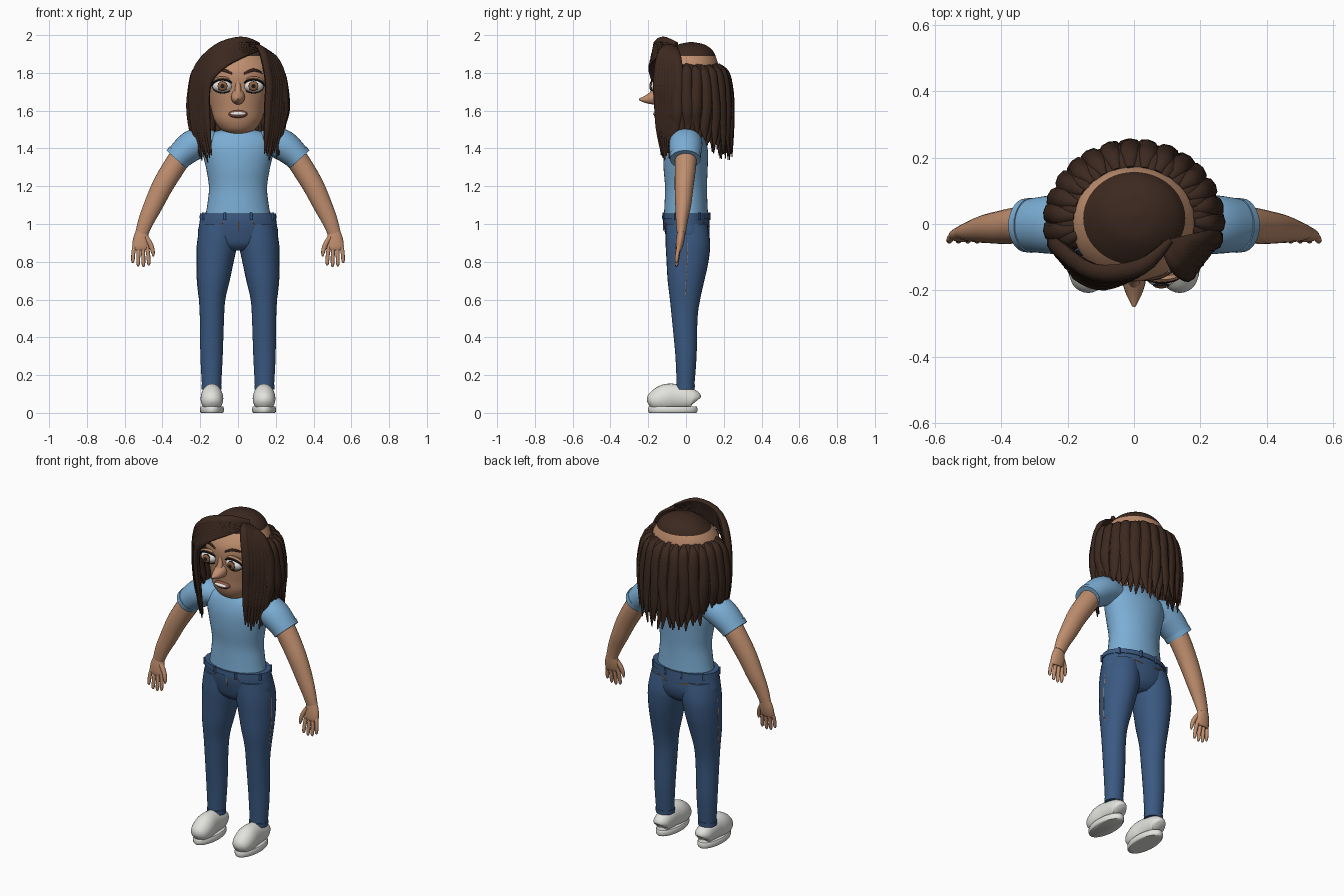
import bpy, bmesh, math, random
from mathutils import Vector

random.seed(4)
cube = bpy.data.objects.get("Cube")
if cube:
    bpy.data.objects.remove(cube)


def material(name, r, g, b):
    m = bpy.data.materials.new(name)
    m.use_nodes = True
    m.diffuse_color = (r, g, b, 1)
    node = next(n for n in m.node_tree.nodes if n.type == "BSDF_PRINCIPLED")
    node.inputs["Base Color"].default_value = (r, g, b, 1)
    node.inputs["Roughness"].default_value = 0.7
    return m


HAIR = material("dark brown hair", .045, .022, .014)
SKIN = material("tan skin", .52, .27, .155)
SHIRT = material("light blue cotton", .2, .42, .66)
DENIM = material("blue denim", .043, .1, .22)
SHOE = material("off white shoe", .76, .76, .73)
WHITE = material("eye white", .85, .85, .83)
IRIS = material("brown iris", .28, .11, .045)
BLACK = material("black", .012, .01, .01)
LIP = material("brown lips", .25, .09, .06)
STITCH = material("orange stitching", .55, .24, .08)


def finish(name, bm, mats, mirror, rule):
    bmesh.ops.recalc_face_normals(bm, faces=bm.faces)
    for f in bm.faces:
        f.smooth = True
        if rule:
            f.material_index = rule(f.calc_center_median())
    me = bpy.data.meshes.new(name)
    bm.to_mesh(me)
    bm.free()
    me.set_sharp_from_angle(angle=math.radians(50))
    for m in mats:
        me.materials.append(m)
    ob = bpy.data.objects.new(name, me)
    bpy.context.scene.collection.objects.link(ob)
    if mirror:
        ob.modifiers.new("mirror", "MIRROR").use_mirror_merge = False
    return ob


def spline(pts, sub):
    """Smooth path through points that carry position and two radii."""
    ps = [pts[0]] + list(pts) + [pts[-1]]
    out = []
    for a, b, c, d in zip(ps, ps[1:], ps[2:], ps[3:]):
        for k in range(sub):
            t = k / sub
            out.append([q + t * (r - p) / 2 + t * t * (2 * p - 5 * q + 4 * r - s) / 2
                        + t ** 3 * (3 * q - p - 3 * r + s) / 2
                        for p, q, r, s in zip(a, b, c, d)])
    return out + [list(pts[-1])]


def loft(name, mats, pts, ref=(0, 1, 0), seg=16, sub=4, mirror=False, level=False, rule=None):
    """Skin elliptical sections (x, y, z, half width, half depth) along a path."""
    path = spline(pts, sub)
    bm = bmesh.new()
    rings = []
    for i, p in enumerate(path):
        c = Vector(p[:3])
        t = Vector(path[min(i + 1, len(path) - 1)][:3]) - Vector(path[max(i - 1, 0)][:3])
        t = Vector((0, 0, 1)) if level else t.normalized()
        r = ref(c) if callable(ref) else Vector(ref)
        u = r.cross(t).normalized()
        v = t.cross(u)
        a, b = max(p[3], .001), max(p[4], .001)
        angles = [math.tau * j / seg for j in range(seg)]
        rings.append([bm.verts.new(c + u * a * math.cos(q) + v * b * math.sin(q)) for q in angles])
    for lo, hi in zip(rings, rings[1:]):
        for j in range(seg):
            k = (j + 1) % seg
            bm.faces.new((lo[j], lo[k], hi[k], hi[j]))
    bm.faces.new(rings[0][::-1])
    bm.faces.new(rings[-1])
    return finish(name, bm, mats, mirror, rule)


def thread(name, mat, pts, r, mirror=False, seg=6, ref=(.3, .2, .9)):
    return loft(name, [mat], [(*p, r, r) for p in pts], ref, seg, 4, mirror)


def ball(name, mats, loc, radii, mirror=False, rule=None):
    """Ellipsoid with its poles along y."""
    bm = bmesh.new()
    bmesh.ops.create_uvsphere(bm, u_segments=28, v_segments=28, radius=1)
    for v in bm.verts:
        x, y, z = v.co
        v.co = Vector((x * radii[0], z * radii[1], y * radii[2])) + Vector(loc)
    return finish(name, bm, mats, mirror, rule)


# Head, with the crown painted in hair colour
loft("head", [SKIN, HAIR],
     [(0, -.02, 1.475, .05, .06), (0, -.03, 1.5, .09, .09), (0, -.03, 1.55, .125, .115),
      (0, -.01, 1.62, .145, .145), (0, 0, 1.7, .166, .165), (0, 0, 1.78, .185, .173),
      (0, .005, 1.83, .186, .168), (0, .015, 1.88, .16, .145), (.005, .025, 1.92, .125, .115),
      (.005, .028, 1.95, .075, .07), (.005, .028, 1.963, .01, .01)],
     seg=48, sub=5, level=True, rule=lambda c: int(c.z > 1.887))
loft("neck", [SKIN], [(0, .01, 1.42, .068, .06), (0, 0, 1.56, .06, .058)], level=True, seg=24)

# Face
loft("nose", [SKIN], [(0, -.13, 1.68, .036, .05), (0, -.175, 1.667, .035, .036),
                      (0, -.215, 1.66, .022, .02), (0, -.25, 1.66, .004, .004)], ref=(0, 0, 1))
loft("nose_bridge", [SKIN], [(0, -.155, 1.77, .014, .012), (0, -.165, 1.72, .016, .016),
                             (0, -.18, 1.675, .02, .02)])
EX, EZ = .082, 1.73
ball("eyeball", [WHITE], (EX, -.14, EZ), (.055, .05, .036), True)


def iris_rule(c):
    r = math.hypot(c.x - EX, c.z - EZ)
    return 1 if r < .011 or r > .0235 else 0


ball("iris", [IRIS, BLACK], (EX, -.182, EZ), (.026, .012, .026), True, iris_rule)


def eye_arc(dx, dz, y, a0, a1):
    angles = [math.radians(a0 + (a1 - a0) * k / 6) for k in range(7)]
    return [(EX + dx * math.cos(a), y - .022 * abs(math.sin(a)), EZ + dz * math.sin(a)) for a in angles]


thread("upper_eyelid", SKIN, eye_arc(.057, .041, -.142, 0, 180), .011, True)
thread("upper_lashes", BLACK, eye_arc(.057, .034, -.152, 5, 175), .0055, True)
thread("lower_lashes", BLACK, eye_arc(.054, .036, -.143, 190, 350), .003, True)
loft("eyebrow", [HAIR], [(.03, -.168, 1.795, .005, .004), (.075, -.162, 1.814, .008, .005),
                         (.11, -.145, 1.809, .006, .004), (.13, -.125, 1.795, .002, .002)], mirror=True)
ball("lips", [LIP], (0, -.148, 1.582), (.05, .023, .021))
ball("teeth", [WHITE], (0, -.162, 1.584), (.041, .013, .01))

# Hair: two layers of overlapping locks around the sides and back
def outward(c):
    return Vector((c.x, c.y, max(c.z - 1.7, 0)))


def lock(name, pts, w, d):
    widths = [.35, .9, 1, 1, .8, .12]
    loft(name, [HAIR], [(*p, w * k, d * k) for p, k in zip(pts, widths)], outward, 8, 4)


for layer, count in ((0, 32), (1, 26)):
    for i in range(count):
        ang = math.radians(-14 + 208 * (i + .5 * layer) / (count - 1))
        side = abs(math.cos(ang)) ** 4
        end = 1.34 + .13 * side + random.uniform(-.01, .04)
        pts = []
        for r, z in ((.165, 1.835), (.208, 1.8), (.228, 1.71), (.235, 1.6), (.236, 1.48), (.238, end)):
            z = max(z, end + .06) if z > end else z
            wave = ang + .05 * math.sin(z * 16 + i) * (1.85 - z) * 2
            r -= .028 * layer + .012 * (i % 2) + .015 * side * (z < 1.55)
            pts.append((1.1 * r * math.cos(wave), r * math.sin(wave) + .006, z + .012 * random.random()))
        lock("back_hair_lock", pts, .03, .017)

# Hair: swept fringe on one side, falling locks on the other
for k in range(7):
    s = k / 6
    e = random.uniform(-.015, .035)
    lock("fringe_lock",
         [(.11, -.05, 1.925 + .03 * s), (.02, -.13, 1.9 + .073 * s), (-.09 - .03 * s, -.175 + .03 * s, 1.84 + .085 * s),
          (-.165 - .065 * s, -.155 + .085 * s, 1.74 + .05 * s),
          (-.165 - .075 * s, -.14 + .08 * s, 1.55), (-.14 - .06 * s, -.13 + .05 * s, 1.335 + e)], .03, .02)
    lock("side_hair_lock",
         [(.085, -.06, 1.945), (.13 + .06 * s, -.125 + .075 * s, 1.915 - .035 * s),
          (.165 + .075 * s, -.15 + .11 * s, 1.76), (.162 + .083 * s, -.145 + .1 * s, 1.63),
          (.155 + .075 * s, -.14 + .08 * s, 1.5), (.14 + .075 * s, -.13 + .05 * s, 1.345 + e)], .028, .02)

# Shirt
loft("shirt_body", [SHIRT],
     [(0, 0, 1.045, .172, .117), (0, 0, 1.12, .16, .113), (0, 0, 1.2, .154, .111), (0, -.002, 1.3, .17, .117),
      (0, 0, 1.39, .19, .116), (0, 0, 1.45, .185, .1), (0, .002, 1.485, .135, .084), (0, .003, 1.5, .08, .07)],
     seg=40, level=True)
thread("collar", SHIRT, [(.078 * math.cos(a), .003 + .072 * math.sin(a), 1.492 + .012 * math.sin(a))
                         for a in [math.tau * k / 16 for k in range(17)]], .01, seg=8)
loft("sleeve", [SHIRT], [(.13, 0, 1.43, .06, .07), (.19, 0, 1.435, .078, .085), (.25, -.002, 1.41, .081, .088),
                         (.325, -.004, 1.345, .067, .078)], seg=28, mirror=True)
loft("sleeve_cuff", [SHIRT], [(.308, -.004, 1.362, .073, .083), (.326, -.004, 1.342, .071, .081)],
     seg=28, sub=1, mirror=True)

# Arms and hands
loft("arm", [SKIN],
     [(.28, 0, 1.39, .058, .06), (.34, -.003, 1.3, .059, .056), (.4, -.01, 1.2, .056, .05),
      (.448, -.015, 1.1, .05, .042), (.485, -.022, 1.02, .042, .032), (.51, -.025, .95, .034, .023)],
     seg=24, mirror=True)
loft("palm", [SKIN], [(.508, -.024, .965, .031, .021), (.513, -.03, .92, .042, .022),
                      (.516, -.036, .88, .044, .019), (.516, -.038, .862, .038, .014)], mirror=True)
for k in range(4):
    x, drop = .483 + .021 * k, (.008, 0, .004, .022)[k]
    loft("finger", [SKIN], [(x, -.036, .885, .011, .012), (x + .005 * (k - 1.5), -.044, .83 + drop, .0105, .011),
                            (x + .007 * (k - 1.5), -.05, .785 + drop, .009, .009),
                            (x + .007 * (k - 1.5), -.05, .772 + drop, .003, .003)], seg=10, mirror=True)
loft("thumb", [SKIN], [(.487, -.034, .93, .013, .014), (.462, -.042, .89, .013, .013),
                       (.45, -.048, .85, .01, .01), (.449, -.05, .828, .003, .003)], seg=10, mirror=True)

# Jeans
loft("jeans_hips", [DENIM], [(0, .0, 1.055, .197, .121), (0, .002, 1, .205, .122), (0, .008, .94, .211, .116),
                             (0, .008, .89, .17, .1), (0, .008, .86, .08, .07)], seg=40, level=True)
loft("jeans_leg", [DENIM],
     [(.1, .003, 1, .1, .11), (.11, .01, .9, .107, .118), (.121, .008, .8, .098, .111), (.13, 0, .7, .086, .097),
      (.137, -.005, .6, .07, .08), (.138, -.007, .5, .064, .068), (.14, 0, .3, .059, .056),
      (.14, -.003, .13, .05, .046)], seg=28, mirror=True, level=True)
loft("jeans_hem", [DENIM], [(.14, -.003, .15, .054, .05), (.14, -.003, .125, .053, .049)],
     seg=28, sub=1, mirror=True, level=True)
loft("waistband", [DENIM], [(0, 0, 1.028, .205, .127), (0, 0, 1.056, .201, .125)], seg=40, sub=1, level=True)
for a in (-70, -25, 35, 75):
    x, y = .204 * math.cos(math.radians(a)), .127 * math.sin(math.radians(a))
    loft("belt_loop", [DENIM], [(x, y, 1.02, .007, .006), (x, y, 1.06, .007, .006)], seg=8, sub=1, mirror=True)


# Stitching laid on the hip surface
def on_hips(x, z, side):
    return (x, .004 + side * .122 * math.sqrt(1 - (x / .209) ** 2), z)


thread("front_pocket_stitch", STITCH, [on_hips(x, z, -1) for x, z in
       ((.075, 1.02), (.09, .995), (.13, .98), (.185, .975))], .0025, True)
thread("fly_stitch", STITCH, [on_hips(.008, z, -1) for z in (1.025, 1, .965)], .003)
thread("yoke_stitch", STITCH, [on_hips(x, z, 1) for x, z in
       ((.04, .985), (.09, .995), (.15, 1.0))], .0025, True)
thread("side_seam_stitch", STITCH, [(.216, .01, .9), (.219, .006, .8), (.216, 0, .7), (.208, -.004, .62)],
       .002, True, ref=(0, 1, 0))

# Shoes
loft("shoe_upper", [SHOE], [(.138, .052, .06, .03, .035), (.138, .04, .07, .046, .05), (.138, 0, .078, .051, .062),
                            (.138, -.06, .083, .054, .071), (.138, -.11, .078, .06, .073), (.138, -.155, .065, .057, .06),
                            (.138, -.185, .052, .042, .042), (.138, -.198, .045, .015, .018)],
     ref=(0, 0, 1), seg=24, mirror=True)
loft("shoe_sole", [SHOE], [(.138, -.07, 0, .058, .125), (.138, -.07, .008, .063, .13), (.138, -.07, .026, .063, .13),
                           (.138, -.07, .034, .059, .126)], seg=36, sub=2, mirror=True, level=True)
